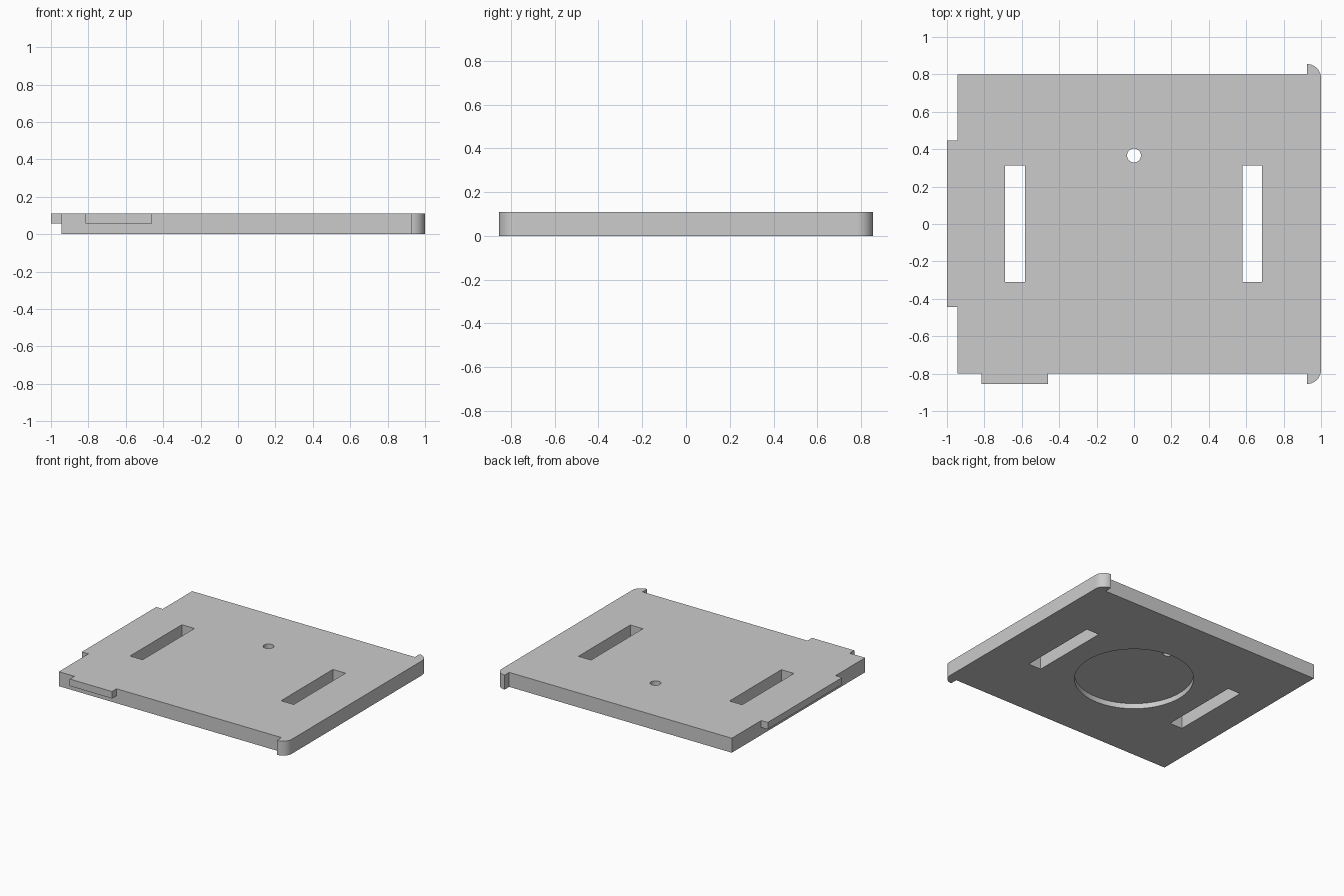
import bpy, bmesh, math

cube = bpy.data.objects.get("Cube")
if cube:
    bpy.data.objects.remove(cube, do_unlink=True)

TOP = 0.11          # plate thickness
TAB_BASE = 0.057    # underside of the tabs

grey = bpy.data.materials.new("plain_grey")
grey.use_nodes = True
colour = (0.6, 0.6, 0.6, 1)
grey.diffuse_color = colour
grey.node_tree.nodes["Principled BSDF"].inputs["Base Color"].default_value = colour


def prism(name, outline, z0, z1):
    """Extrude a counter-clockwise outline from z0 up to z1."""
    bm = bmesh.new()
    base = bm.faces.new([bm.verts.new((x, y, z0)) for x, y in outline])
    side = bmesh.ops.extrude_face_region(bm, geom=[base])["geom"]
    bmesh.ops.translate(bm, vec=(0, 0, z1 - z0),
                        verts=[v for v in side if isinstance(v, bmesh.types.BMVert)])
    bmesh.ops.recalc_face_normals(bm, faces=bm.faces)
    mesh = bpy.data.meshes.new(name)
    bm.to_mesh(mesh)
    bm.free()
    mesh.materials.append(grey)
    obj = bpy.data.objects.new(name, mesh)
    bpy.context.collection.objects.link(obj)
    return obj


def box(x0, x1, y0, y1):
    return [(x0, y0), (x1, y0), (x1, y1), (x0, y1)]


def arc(cx, cy, r, start, end, steps):
    angles = [math.radians(start + (end - start) * i / steps) for i in range(steps + 1)]
    return [(cx + r * math.cos(a), cy + r * math.sin(a)) for a in angles]


# Plate outline with a rounded lip at both corners of the left edge
back_lip = arc(0.925, 0.78, 0.075, 0, 90, 16) + [(0.925, 0.80)]
front_lip = [(x, -y) for x, y in reversed(back_lip)]
plate = prism("plate", [(-0.945, -0.80)] + front_lip + back_lip + [(-0.945, 0.80)], 0, TOP)


def combine(part, operation):
    mod = plate.modifiers.new(part.name, "BOOLEAN")
    mod.operation = operation
    mod.solver = "EXACT"
    mod.object = part
    part.hide_render = True
    bpy.context.view_layer.objects.active = plate
    bpy.ops.object.modifier_apply(modifier=mod.name)
    bpy.data.objects.remove(part, do_unlink=True)


# Thin tabs on the right and front edges
combine(prism("side_tab", box(-1.0, -0.90, -0.445, 0.447), TAB_BASE, TOP), "UNION")
combine(prism("front_tab", box(-0.815, -0.46, -0.855, -0.75), TAB_BASE, TOP), "UNION")

# Two slots, a small through hole and a round recess underneath
for x in (-0.637, 0.632):
    combine(prism("slot_cutter", box(x - 0.053, x + 0.053, -0.31, 0.312), -0.1, 0.3), "DIFFERENCE")
combine(prism("recess_cutter", arc(0, 0, 0.41, 0, 354.375, 63), -0.1, 0.04), "DIFFERENCE")
combine(prism("hole_cutter", arc(0, 0.366, 0.037, 0, 348.75, 31), -0.1, 0.3), "DIFFERENCE")

# Smooth the curved walls, keep the edges sharp
bpy.ops.object.select_all(action="DESELECT")
plate.select_set(True)
bpy.context.view_layer.objects.active = plate
bpy.ops.object.shade_smooth_by_angle(angle=math.radians(30))
